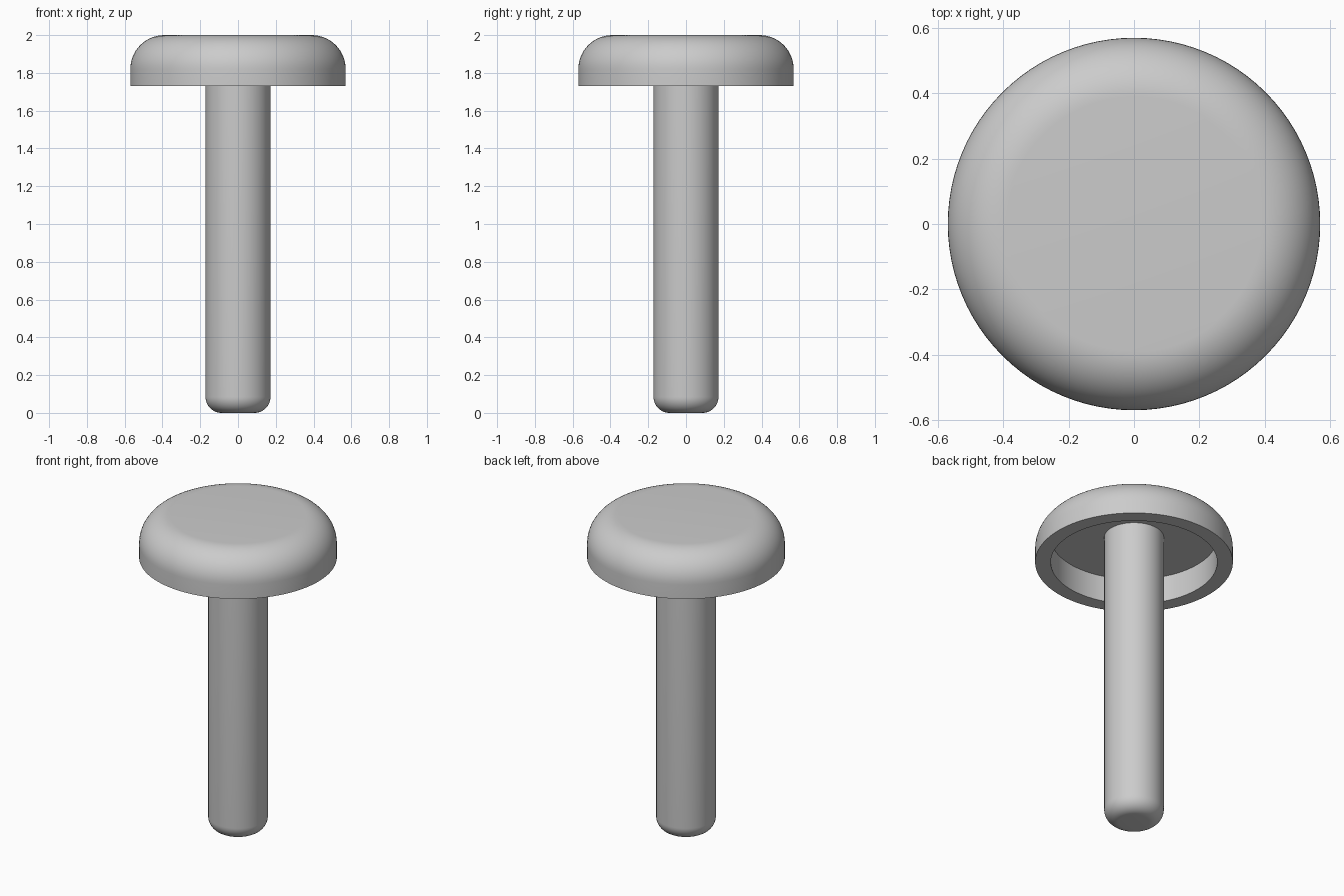
import bpy, bmesh, math

SEGMENTS = 96

cube = bpy.data.objects.get("Cube")
if cube:
    bpy.data.objects.remove(cube, do_unlink=True)

grey = bpy.data.materials.new("plain grey")
grey.use_nodes = True
colour = (0.6, 0.6, 0.6, 1)
grey.diffuse_color = colour
grey.node_tree.nodes["Principled BSDF"].inputs["Base Color"].default_value = colour


def fillet(cx, cz, radius, start, end, steps=14):
    """Arc points (radius, height) between two angles in degrees."""
    angles = [math.radians(start + (end - start) * i / steps) for i in range(steps + 1)]
    return [(cx + radius * math.cos(a), cz + radius * math.sin(a)) for a in angles]


def lathe(name, profile):
    """Revolve a profile that starts and ends on the z axis."""
    bm = bmesh.new()
    verts = [bm.verts.new((r, 0, z)) for r, z in profile]
    edges = [bm.edges.new(pair) for pair in zip(verts, verts[1:])]
    bmesh.ops.spin(bm, geom=verts + edges, cent=(0, 0, 0), axis=(0, 0, 1),
                   angle=math.tau, steps=SEGMENTS, use_merge=True)
    bmesh.ops.remove_doubles(bm, verts=bm.verts[:], dist=1e-5)
    bmesh.ops.recalc_face_normals(bm, faces=bm.faces[:])
    mesh = bpy.data.meshes.new(name)
    bm.to_mesh(mesh)
    bm.free()
    mesh.materials.append(grey)
    obj = bpy.data.objects.new(name, mesh)
    bpy.context.collection.objects.link(obj)
    bpy.ops.object.select_all(action="DESELECT")
    obj.select_set(True)
    bpy.context.view_layer.objects.active = obj
    bpy.ops.object.shade_smooth_by_angle(angle=math.radians(35))
    return obj


# Round cap: hollow underside, flat rim, rounded upper edge
head_r, rim_z, top_z, round_r = 0.57, 1.73, 2.0, 0.18
recess_r, ceiling_z = 0.48, 1.895
lathe("head", [(0, ceiling_z), (recess_r, ceiling_z), (recess_r, rim_z), (head_r, rim_z)]
      + fillet(head_r - round_r, top_z - round_r, round_r, 0, 90) + [(0, top_z)])

# Straight shaft with a rounded foot, running up into the cap
shaft_r, foot_r = 0.172, 0.085
lathe("shaft", [(0, 0)] + fillet(shaft_r - foot_r, foot_r, foot_r, -90, 0)
      + [(shaft_r, ceiling_z + 0.02), (0, ceiling_z + 0.02)])
